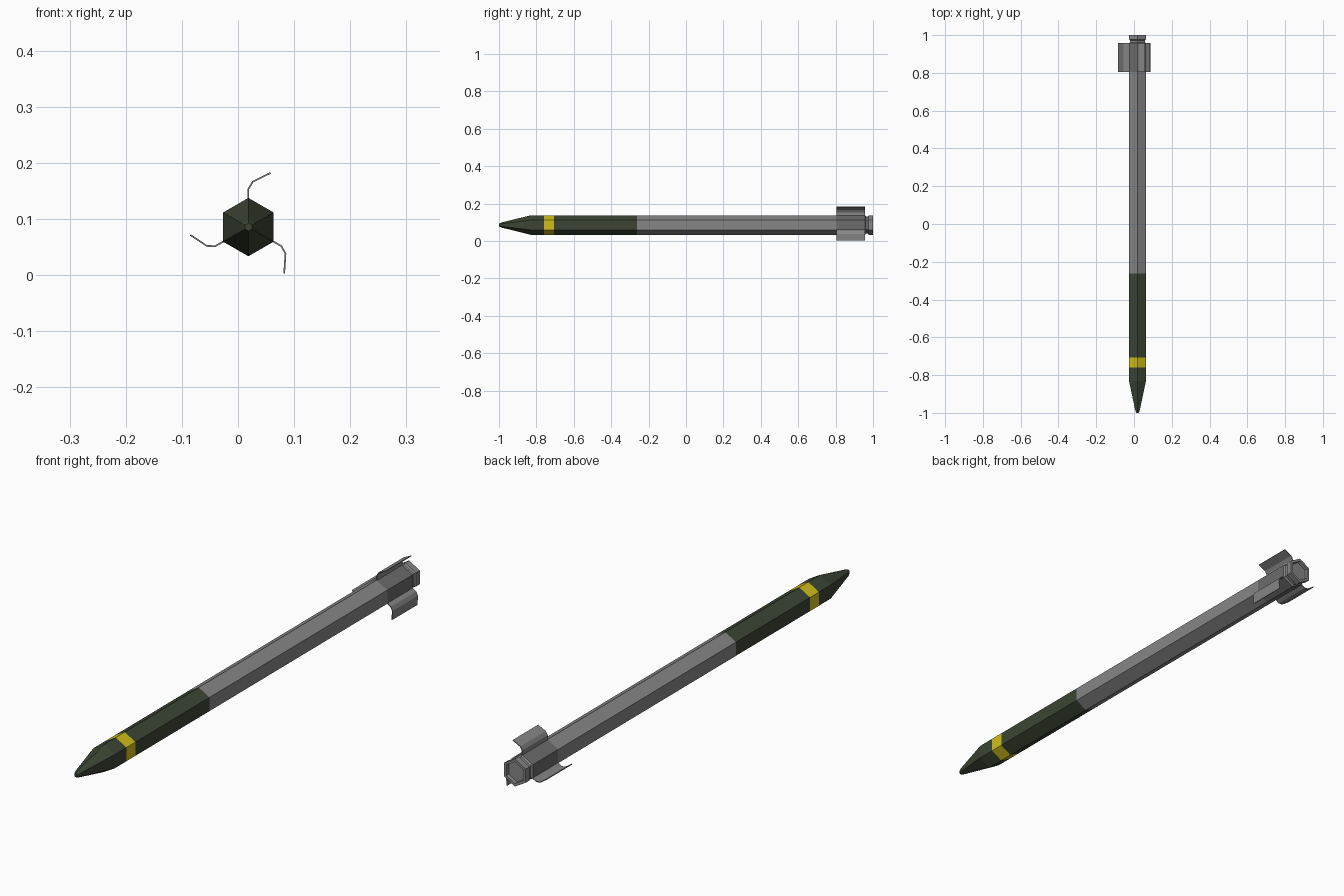
import bpy, bmesh, math
from mathutils import Matrix, Vector

cube = bpy.data.objects.get("Cube")
if cube:
    bpy.data.objects.remove(cube, do_unlink=True)

AXIS = Vector((0.0185, 0, 0.0855))   # centre line of the rocket
R = 0.052                            # hexagon corner radius


def material(name, rgb):
    m = bpy.data.materials.new(name)
    m.use_nodes = True
    m.diffuse_color = (*rgb, 1)
    m.node_tree.nodes["Principled BSDF"].inputs["Base Color"].default_value = (*rgb, 1)
    return m


grey = material("metal grey", (0.24, 0.24, 0.24))
dark = material("dark grey", (0.15, 0.15, 0.15))
green = material("olive green", (0.045, 0.06, 0.035))
yellow = material("warning yellow", (0.63, 0.52, 0.01))


def finish(name, bm, mat):
    bmesh.ops.recalc_face_normals(bm, faces=bm.faces)
    mesh = bpy.data.meshes.new(name)
    bm.to_mesh(mesh)
    bm.free()
    mesh.materials.append(mat)
    obj = bpy.data.objects.new(name, mesh)
    bpy.context.collection.objects.link(obj)
    return obj


def hex_loft(name, profile, mat, cap_start=False, cap_end=False):
    """Six-sided tube along y from (y, radius) pairs."""
    bm = bmesh.new()
    rings = []
    for y, r in profile:
        angles = [math.radians(90 + 60 * i) for i in range(6)]
        rings.append([bm.verts.new(AXIS + Vector((r * math.cos(a), y, r * math.sin(a))))
                      for a in angles])
    for a, b in zip(rings, rings[1:]):
        for i in range(6):
            j = (i + 1) % 6
            bm.faces.new((a[i], a[j], b[j], b[i]))
    if cap_start:
        bm.faces.new(rings[0])
    if cap_end:
        bm.faces.new(rings[-1])
    return finish(name, bm, mat)


# Body sections from nose to tail
hex_loft("nose_cone", [(-1, 0.007), (-0.985, 0.014), (-0.83, R), (-0.76, R)], green, cap_start=True)
hex_loft("warning_band", [(-0.76, R), (-0.706, R)], yellow)
hex_loft("warhead", [(-0.706, R), (-0.262, R)], green)
hex_loft("motor_tube", [(-0.262, R), (0.805, R)], grey)
hex_loft("fin_sleeve", [(0.805, R), (0.957, R)], dark)

# Grooved tail ring with a recessed nozzle plate
hex_loft("tail_ring", [(0.957, R), (0.962, 0.046), (0.972, 0.046), (0.977, R),
                       (1, R), (1, 0.041), (0.988, 0.039)], grey, cap_end=True)

# Three curved fins, each a thin bent strip
FIN = [(0, 0.05), (0, 0.068), (0.008, 0.081), (0.0395, 0.0965)]
for name, turn in (("top_fin", 0), ("left_fin", 120), ("right_fin", 240)):
    bm = bmesh.new()
    spin = Matrix.Rotation(math.radians(turn), 3, 'Y')
    ends = [[bm.verts.new(AXIS + Vector((0, y, 0)) + spin @ Vector((x, 0, z))) for x, z in FIN]
            for y in (0.805, 0.957)]
    for i in range(len(FIN) - 1):
        bm.faces.new((ends[0][i], ends[0][i + 1], ends[1][i + 1], ends[1][i]))
    fin = finish(name, bm, grey)
    solid = fin.modifiers.new("thickness", 'SOLIDIFY')
    solid.thickness = 0.003
    solid.offset = 0
